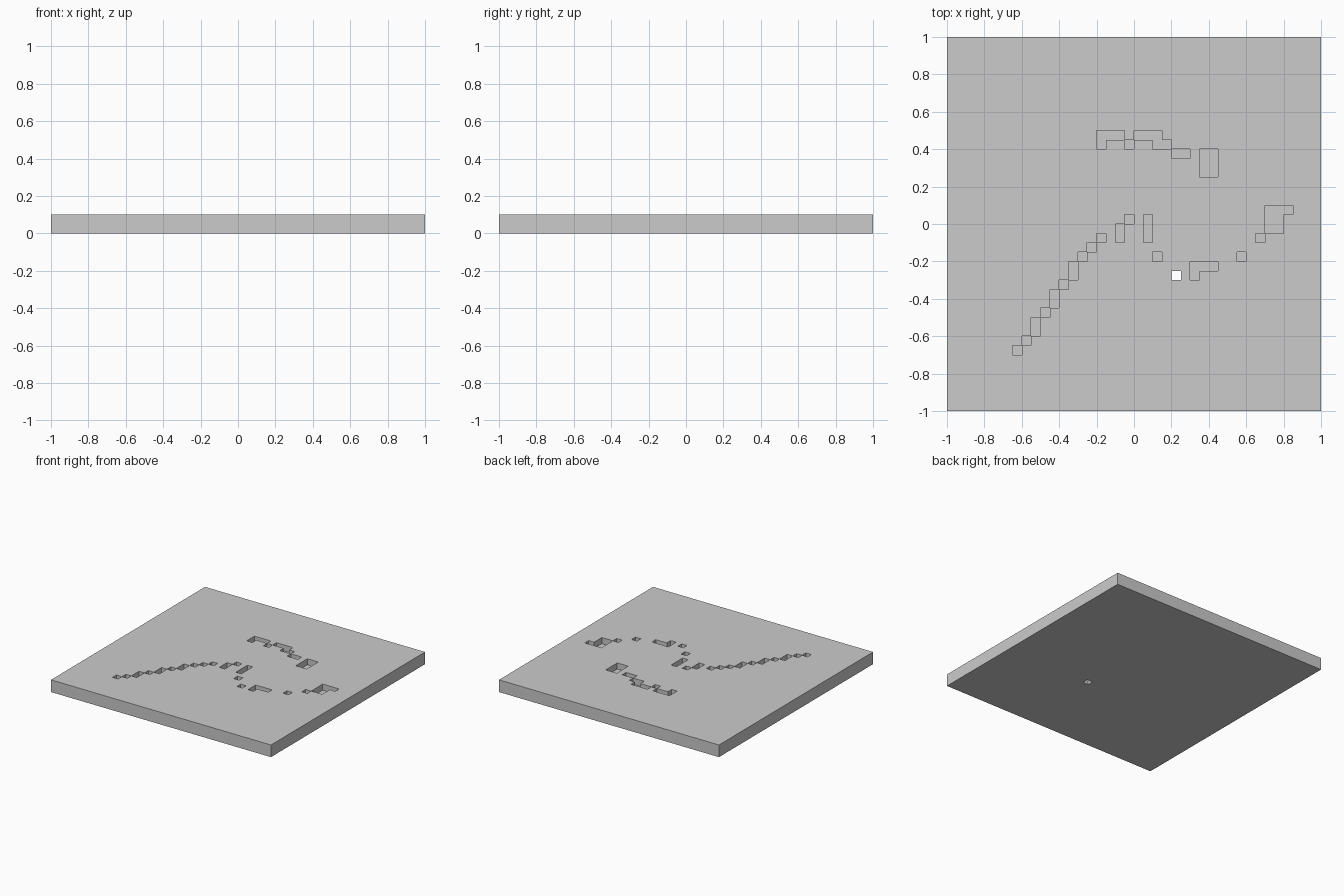
import bpy, bmesh

if "Cube" in bpy.data.objects:
    bpy.data.objects.remove(bpy.data.objects["Cube"])

N, CELL = 40, 0.05            # 40 x 40 cells make the 2 unit plate
TOP, FLOOR = 2, 1             # heights in cells

# Pits as (column, row, width, depth), counted in cells from the centre
PITS = [
    # upper arc
    (-4, 9, 3, 1), (-4, 8, 1, 1), (-1, 8, 1, 1), (0, 9, 3, 1),
    (2, 8, 2, 1), (4, 7, 2, 1), (7, 5, 2, 3),
    # right-hand arc
    (14, 1, 3, 1), (14, -1, 2, 2), (13, -2, 1, 1), (11, -4, 1, 1),
    (6, -5, 3, 1), (6, -6, 1, 1), (2, -4, 1, 1), (1, -2, 1, 3),
    (-1, 0, 1, 1), (-2, -2, 1, 2),
    # diagonal trail
    (-4, -2, 1, 1), (-5, -3, 1, 1), (-6, -4, 1, 1), (-7, -6, 1, 2),
    (-8, -7, 1, 1), (-9, -9, 1, 2), (-10, -10, 1, 1), (-11, -12, 1, 2),
    (-12, -13, 1, 1), (-13, -14, 1, 1),
]
HOLE = (4, -6)                # the one cell cut right through

# Height of every cell
H = N // 2
height = {(i, j): TOP for i in range(-H, H) for j in range(-H, H)}
for c, r, w, d in PITS:
    for i in range(c, c + w):
        for j in range(r, r + d):
            height[i, j] = FLOOR
height[HOLE] = 0

bm = bmesh.new()


def quad(*corners):
    bm.faces.new([bm.verts.new([v * CELL for v in p]) for p in corners])


for (i, j), h in height.items():
    # top or pit floor, and underside
    if h:
        ring = [(i, j), (i + 1, j), (i + 1, j + 1), (i, j + 1)]
        quad(*[(x, y, h) for x, y in ring])
        quad(*[(x, y, 0) for x, y in reversed(ring)])
    # walls down to lower neighbours, one cell high each
    for di, dj, a, b in ((0, -1, (i, j), (i + 1, j)),
                         (1, 0, (i + 1, j), (i + 1, j + 1)),
                         (0, 1, (i + 1, j + 1), (i, j + 1)),
                         (-1, 0, (i, j + 1), (i, j))):
        for z in range(height.get((i + di, j + dj), 0), h):
            quad((*a, z), (*b, z), (*b, z + 1), (*a, z + 1))

bmesh.ops.remove_doubles(bm, verts=bm.verts, dist=0.001)

mesh = bpy.data.meshes.new("pitted_plate")
bm.to_mesh(mesh)
bm.free()
plate = bpy.data.objects.new("pitted_plate", mesh)
bpy.context.collection.objects.link(plate)
